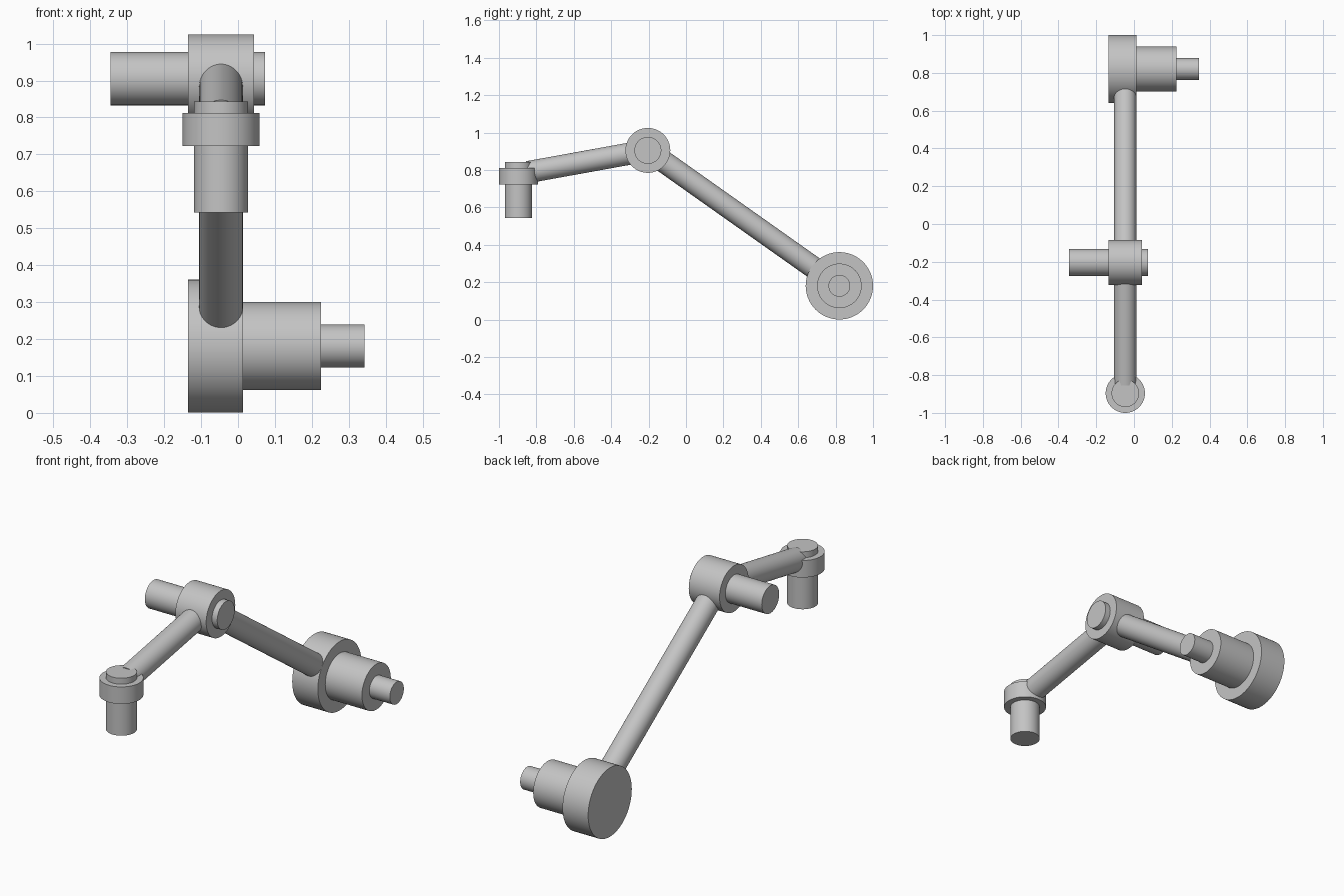
import bpy
import math
from mathutils import Vector

cube = bpy.data.objects.get("Cube")
if cube:
    bpy.data.objects.remove(cube, do_unlink=True)

# Single plain grey finish
grey = bpy.data.materials.new("light grey")
grey.use_nodes = True
colour = (0.55, 0.55, 0.55, 1)
grey.diffuse_color = colour
grey.node_tree.nodes["Principled BSDF"].inputs["Base Color"].default_value = colour

ARM_X = -0.046


def rod(name, start, end, radius):
    """Capped round bar between two points."""
    start, end = Vector(start), Vector(end)
    axis = end - start
    bpy.ops.mesh.primitive_cylinder_add(
        vertices=64, radius=radius, depth=axis.length,
        location=(start + end) / 2,
        rotation=axis.to_track_quat('Z', 'Y').to_euler())
    obj = bpy.context.object
    obj.name = name
    obj.data.materials.append(grey)
    bpy.ops.object.shade_smooth_by_angle(angle=math.radians(30))
    return obj


def cross_rod(name, x0, x1, joint, radius):
    """Bar along x through a joint given as (y, z)."""
    return rod(name, (x0, *joint), (x1, *joint), radius)


shoulder = (0.82, 0.181)
elbow = (-0.204, 0.905)
wrist = (-0.896, 0.78)

# Shoulder: stepped hub
cross_rod("shoulder_hub", -0.135, 0.013, shoulder, 0.18)
cross_rod("shoulder_motor", 0.013, 0.225, shoulder, 0.119)
cross_rod("shoulder_shaft", 0.225, 0.343, shoulder, 0.058)

# Elbow: hub and through pin
cross_rod("elbow_hub", -0.135, 0.043, elbow, 0.12)
cross_rod("elbow_pin", -0.345, 0.073, elbow, 0.072)

# Arms between the joints
rod("lower_arm", (ARM_X, *shoulder), (ARM_X, *elbow), 0.059)
rod("upper_arm", (ARM_X, *elbow), (ARM_X, -0.845, 0.789), 0.059)

# Wrist: collar and upright pin
rod("wrist_collar", (ARM_X, wrist[0], 0.723), (ARM_X, wrist[0], 0.812), 0.104)
rod("wrist_pin", (ARM_X, wrist[0], 0.543), (ARM_X, wrist[0], 0.843), 0.073)
